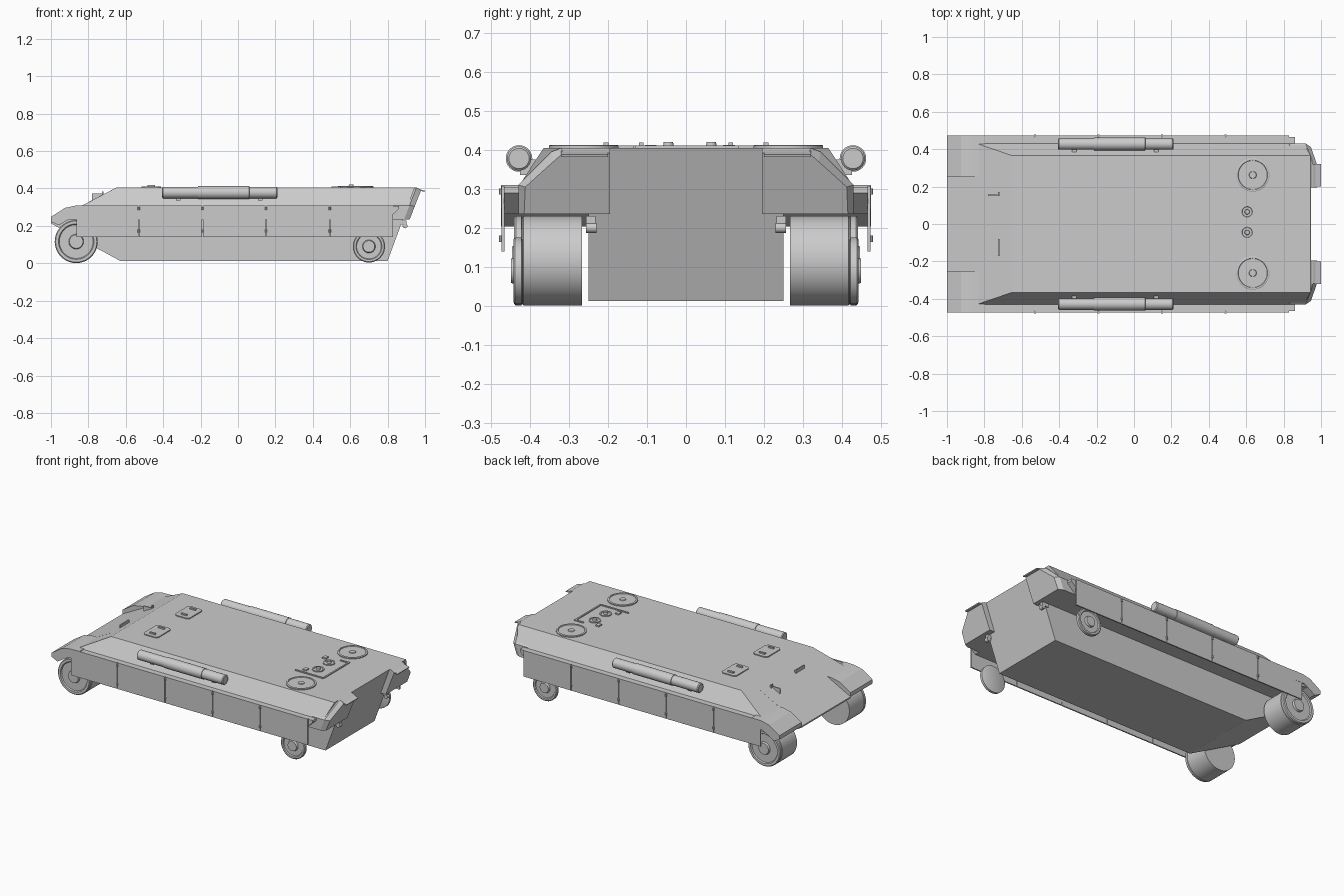
import bpy, bmesh
from math import pi, cos, sin
from mathutils import Vector, Matrix

if "Cube" in bpy.data.objects:
    bpy.data.objects.remove(bpy.data.objects["Cube"])


def finish(name, bm, smooth=False):
    bmesh.ops.remove_doubles(bm, verts=bm.verts, dist=1e-5)
    bmesh.ops.recalc_face_normals(bm, faces=bm.faces)
    me = bpy.data.meshes.new(name)
    bm.to_mesh(me)
    bm.free()
    ob = bpy.data.objects.new(name, me)
    bpy.context.collection.objects.link(ob)
    if smooth:
        bpy.ops.object.select_all(action='DESELECT')
        ob.select_set(True)
        bpy.context.view_layer.objects.active = ob
        bpy.ops.object.shade_smooth_by_angle()
    return ob


def loft(name, sections, smooth=False):
    """Closed skin through point loops of equal length."""
    bm = bmesh.new()
    rings = [[bm.verts.new(p) for p in s] for s in sections]
    n = len(rings[0])
    for a, b in zip(rings, rings[1:]):
        for i in range(n):
            j = (i + 1) % n
            bm.faces.new((a[i], a[j], b[j], b[i]))
    bm.faces.new(rings[0])
    bm.faces.new(rings[-1])
    return finish(name, bm, smooth)


def prism(name, xz, y0, y1):
    return loft(name, [[(x, y, z) for x, z in xz] for y in (y0, y1)])


def box(name, x0, x1, y0, y1, z0, z1):
    return prism(name, [(x0, z0), (x1, z0), (x1, z1), (x0, z1)], y0, y1)


def lathe(name, centre, axis, steps, seg=40):
    """Turned part: steps are (distance along axis, radius)."""
    rot = Vector((0, 0, 1)).rotation_difference(Vector(axis)).to_matrix()
    c = Vector(centre)
    return loft(name, [[c + rot @ Vector((r * cos(2 * pi * i / seg), r * sin(2 * pi * i / seg), h))
                        for i in range(seg)] for h, r in steps], True)


# Lower hull tub
prism("lower_hull", [(-1, .213), (-.63, .013), (.80, .013), (.945, .405), (-.65, .405), (-1, .222)], -.25, .25)

# Upper hull with sloping sides
loft("upper_hull", [[(x0, -w, z), (x1, -w, z), (x1, w, z), (x0, w, z)] for x0, x1, w, z in
                    ((-.84, .88, .43, .235), (-.84, .908, .43, .305), (-.65, .945, .365, .405))])

# Broad shelf over the wheels
prism("track_shelf", [(-.995, .222), (-.84, .305), (.86, .305), (.86, .29), (.80, .235), (-.96, .235)], -.466, .466)

seams = (-.53, -.19, .15, .49)
edges = (-.865,) + seams + (.83,)
for s, side in ((-1, "right"), (1, "left")):
    # Front mudguard
    prism("mudguard_" + side, [(-1, .222), (-1, .248), (-.925, .296), (-.87, .308), (-.80, .31), (-.80, .25),
                               (-.88, .25), (-.957, .203)], s * .25, s * .474)
    # Skirt panels with hinge pins
    for a, b in zip(edges, edges[1:]):
        box("skirt_panel_" + side, a + .002, b - .002, s * .465, s * .473, .14, .308)
    for x in seams:
        for z in (.172, .293):
            lathe("skirt_pin_" + side, (x, s * .474, z - .008), (0, 0, 1), [(0, .006), (.016, .006)], 10)

    # Front drum wheel
    lathe("front_roller_" + side, (-.865, 0, .116), (0, s, 0),
          [(.267, .115), (.417, .115), (.418, .112), (.421, .112), (.422, .115), (.436, .115), (.441, .11),
           (.441, .095), (.434, .09), (.434, .04), (.446, .036), (.446, .03)], 48)
    # Thin rear wheel
    lathe("rear_wheel_" + side, (.70, 0, .09), (0, s, 0),
          [(.419, .08), (.422, .086), (.438, .086), (.442, .081), (.442, .07), (.436, .066), (.436, .035),
           (.449, .031), (.449, .022)])

    # Side stowage tube with sleeve
    lathe("side_tube_" + side, (0, s * .428, .378), (1, 0, 0),
          [(-.405, .026), (-.40, .031), (-.215, .031), (-.214, .034), (.06, .034), (.061, .031),
           (.205, .031), (.21, .026)], 32)
    for x in (-.32, .12):
        box("tube_bracket_" + side, x - .012, x + .012, s * .38, s * .425, .335, .375)

    # Rear corner housing with bevelled back
    poly = [(.195, .235), (.43, .235), (.43, .31), (.345, .395), (.32, .405), (.195, .405)]
    inset = [(.195, .235), (.415, .235), (.412, .305), (.34, .37), (.315, .392), (.195, .392)]
    loft("rear_housing_" + side, [[(x + (z - .235) * .39, s * y, z) for y, z in p]
                                  for x, p in ((.80, poly), (.888, poly), (.918, inset))])
    prism("rear_lip_" + side, [(.94, .405), (1, .388), (.998, .382), (.94, .395)], s * .2, s * .32)

    # Rear towing eye
    box("tow_bracket_" + side, .855, .90, s * .232, s * .256, .208, .23)
    lathe("tow_eye_" + side, (.893, s * .23, .2), (0, s, 0), [(0, .013), (.026, .013)], 16)

    # Round deck hatch with raised rim
    lathe("round_hatch_" + side, (.635, s * .262, .403), (0, 0, 1),
          [(0, .089), (.008, .089), (.01, .086), (.01, .079), (.006, .077), (.006, .02), (.01, .018), (.01, .01)], 48)

    # Front crew hatch, octagonal plate with handles
    x, y, a, b, c = -.465, s * .16, .052, .075, .014
    oct_pts = [(-a, -b + c), (-a + c, -b), (a - c, -b), (a, -b + c), (a, b - c), (a - c, b), (-a + c, b), (-a, b - c)]
    loft("crew_hatch_" + side, [[(x + u, y + v, z) for u, v in oct_pts] for z in (.403, .411)])
    for v in (-.045, .045):
        box("hatch_handle_" + side, x - .02, x + .02, y + v - .006, y + v + .006, .41, .419)

    # Small deck caps between the round hatches
    lathe("deck_cap_" + side, (.605, .01 + s * .055, .403), (0, 0, 1),
          [(0, .036), (.008, .036), (.008, .028), (.005, .026), (.005, .014), (.017, .012), (.017, .006)], 24)
    box("deck_latch_" + side, .535, .56, .01 + s * .115, .01 + s * .085, .403, .413)

# Raised frame around the deck caps
for y0, y1, x0, x1 in ((-.135, -.125, .50, .70), (-.13, .135, .695, .705), (.125, .135, .64, .70)):
    box("deck_rail", x0, x1, y0, y1, .403, .411)

# Front plate fittings
box("glacis_bar", -.728, -.72, -.17, -.08, .355, .385)
box("glacis_hook", -.728, -.72, .15, .17, .355, .385)
box("glacis_hook_arm", -.78, -.72, .15, .157, .33, .372)
